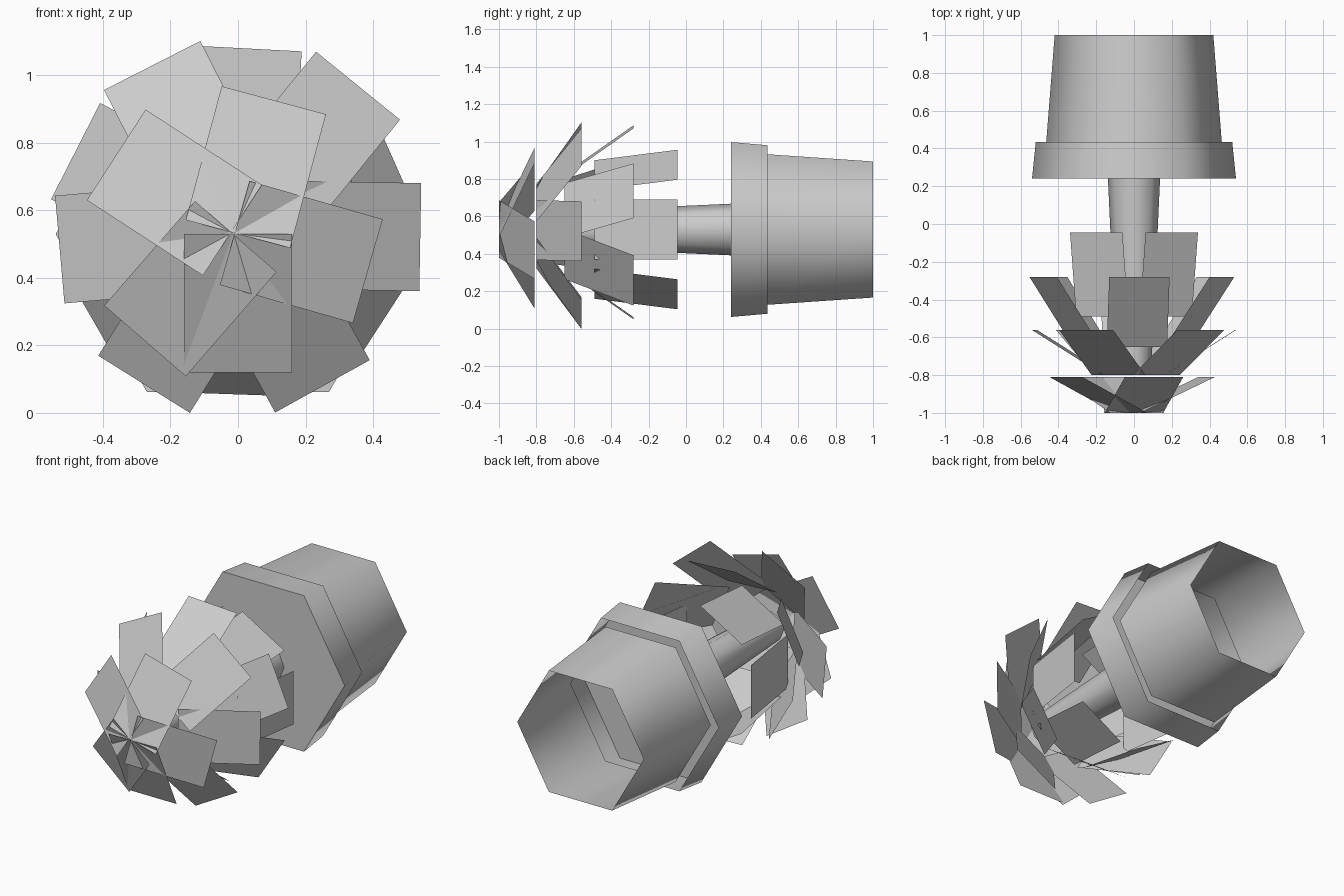
import bpy, bmesh
from math import radians, cos, sin, pi

if "Cube" in bpy.data.objects:
    bpy.data.objects.remove(bpy.data.objects["Cube"])

CZ = 0.53  # height of the lying plant's axis


def lathe(name, profile, sides, cap_first=False, cap_last=False):
    """Low-poly tube round the y axis; profile holds (y, radius)."""
    bm = bmesh.new()
    rings = []
    for y, r in profile:
        rings.append([bm.verts.new((r * cos(2 * pi * i / sides), y,
                                    CZ + r * sin(2 * pi * i / sides)))
                      for i in range(sides)])
    for a, b in zip(rings, rings[1:]):
        for i in range(sides):
            j = (i + 1) % sides
            bm.faces.new((a[i], a[j], b[j], b[i])).smooth = True
    if cap_first:
        bm.faces.new(rings[0][::-1])
    if cap_last:
        bm.faces.new(rings[-1])
    # sharp edges round the caps
    for e in bm.edges:
        if any(not f.smooth for f in e.link_faces):
            e.smooth = False
    bmesh.ops.recalc_face_normals(bm, faces=bm.faces)
    return finish(name, bm)


def finish(name, bm):
    me = bpy.data.meshes.new(name)
    bm.to_mesh(me)
    bm.free()
    ob = bpy.data.objects.new(name, me)
    bpy.context.collection.objects.link(ob)
    return ob


def leaf_ring(name, y_base, y_tip, spread, leaves, half=0.16):
    """Flat rectangular leaves; leaves holds (angle, tip radius)."""
    bm = bmesh.new()
    for ang, tip in leaves:
        c, s = cos(radians(ang)), sin(radians(ang))
        pts = [(tip - spread, y_base, -half), (tip - spread, y_base, half),
               (tip, y_tip, half), (tip, y_tip, -half)]
        bm.faces.new([bm.verts.new((r * c - w * s, y, CZ + r * s + w * c))
                      for r, y, w in pts])
    bmesh.ops.recalc_face_normals(bm, faces=bm.faces)
    for f in bm.faces:  # outer side looks towards the crown
        if f.normal.y > 0:
            f.normal_flip()
    return finish(name, bm)


# Pot: open six-sided body, wider rim closed by the soil face
lathe("pot_body", [(0.43, 0.465), (1.0, 0.42)], 6)
lathe("pot_rim", [(0.24, 0.54), (0.435, 0.52)], 6, cap_first=True)

# Stem
lathe("stem", [(0.24, 0.138), (-0.8, 0.09)], 8, cap_last=True)

# Four tiers of leaves, from the pot to the crown
leaf_ring("leaves_lowest", -0.49, -0.045, 0.065,
          [(a, 0.4) for a in range(0, 360, 60)])
leaf_ring("leaves_lower", -0.65, -0.28, 0.26,
          [(24, 0.51), (87, 0.55), (153, 0.54), (210, 0.5), (268, 0.475), (327, 0.5)])
leaf_ring("leaves_upper", -0.8, -0.56, 0.38,
          [(-1, 0.54), (51, 0.565), (117, 0.56), (185, 0.53), (238, 0.525), (299, 0.516)])
leaf_ring("leaves_crown", -1.0, -0.81, 0.41,
          [(-16, 0.4), (75, 0.41), (147, 0.43), (229, 0.42), (270, 0.41)])
